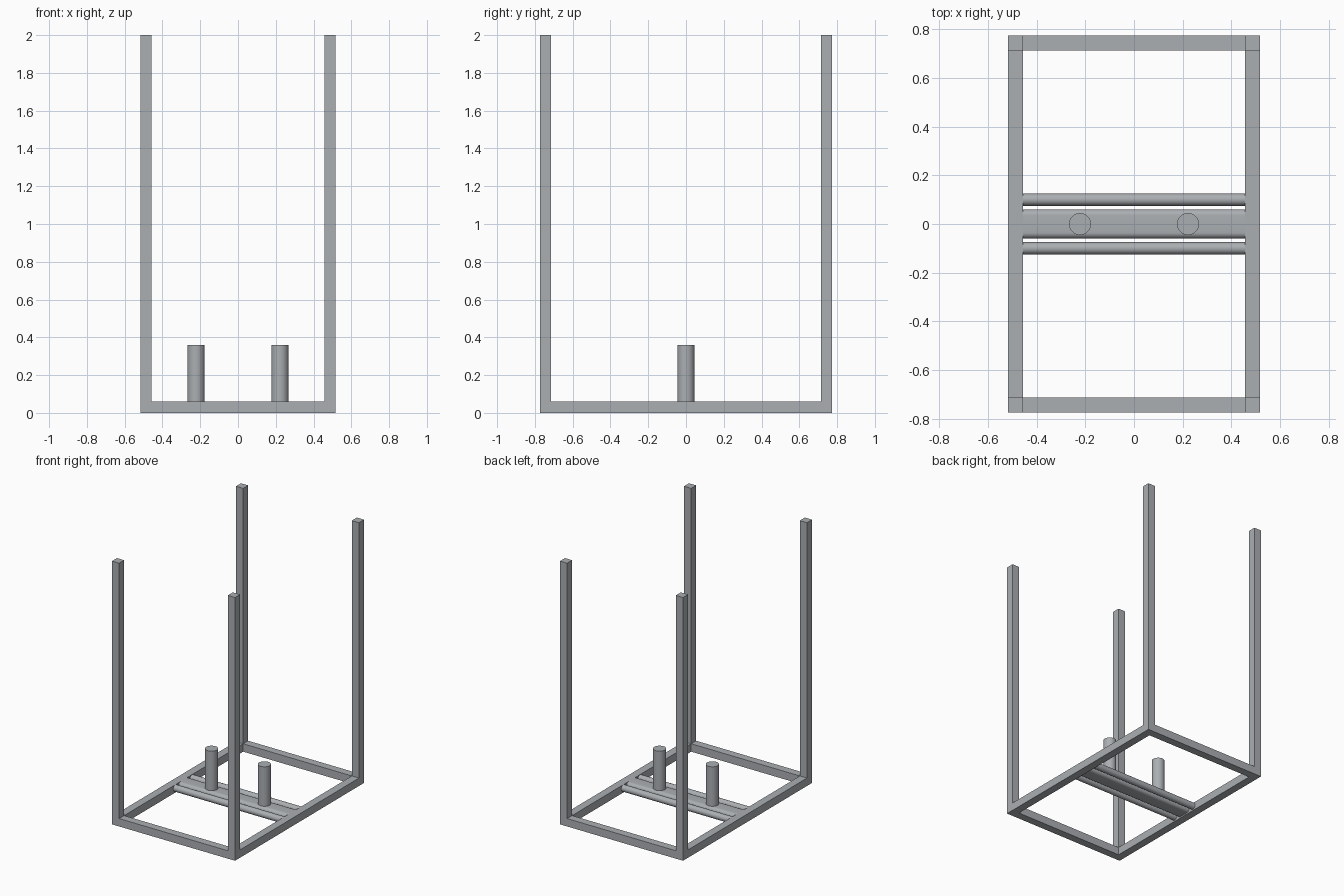
import bpy, bmesh, math
from mathutils import Matrix

if "Cube" in bpy.data.objects:
    bpy.data.objects.remove(bpy.data.objects["Cube"])

HX, HY, T, H = 0.517, 0.774, 0.06, 2.0   # half width, half depth, bar thickness, height

steel = bpy.data.materials.new("steel grey")
steel.diffuse_color = (0.41, 0.43, 0.45, 1)
steel.use_nodes = True
steel.node_tree.nodes["Principled BSDF"].inputs["Base Color"].default_value = steel.diffuse_color


def finish(bm, name, smooth=False):
    bmesh.ops.recalc_face_normals(bm, faces=bm.faces)
    me = bpy.data.meshes.new(name)
    bm.to_mesh(me)
    bm.free()
    me.materials.append(steel)
    ob = bpy.data.objects.new(name, me)
    bpy.context.collection.objects.link(ob)
    if smooth:
        bpy.ops.object.select_all(action='DESELECT')
        ob.select_set(True)
        bpy.context.view_layer.objects.active = ob
        bpy.ops.object.shade_smooth_by_angle(angle=math.radians(35))
    return ob


def extrude_up(bm, faces, dz):
    new = bmesh.ops.extrude_face_region(bm, geom=faces)["geom"]
    bmesh.ops.translate(bm, vec=(0, 0, dz),
                        verts=[g for g in new if isinstance(g, bmesh.types.BMVert)])
    return [g for g in new if isinstance(g, bmesh.types.BMFace)]


# Base ring with a post rising from each corner, as one welded body
bm = bmesh.new()
xs = (-HX, -HX + T, HX - T, HX)
ys = (-HY, -HY + T, HY - T, HY)
grid = [[bm.verts.new((x, y, 0)) for y in ys] for x in xs]
ring = [bm.faces.new((grid[i][j], grid[i + 1][j], grid[i + 1][j + 1], grid[i][j + 1]))
        for i in range(3) for j in range(3) if (i, j) != (1, 1)]
top = extrude_up(bm, ring, T)
for f in top:
    c = f.calc_center_median()
    if abs(c.x) > HX - T and abs(c.y) > HY - T:
        corner = extrude_up(bm, [f], H - T)
bmesh.ops.recalc_face_normals(bm, faces=bm.faces)
bmesh.ops.dissolve_limit(bm, angle_limit=0.01, verts=bm.verts, edges=bm.edges)
finish(bm, "frame_with_posts")


# Crossbars: round-sided profile swept along x between the side rails
def crossbar(name, y, width, radius):
    bm = bmesh.new()
    flat, half = width / 2 - radius, HX - T
    pts = []
    for side in (1, -1):
        for k in range(17):
            a = math.pi * k / 16 - math.pi / 2
            pts.append((y + side * (flat + radius * math.cos(a)),
                        T - radius + side * radius * math.sin(a)))
    face = bm.faces.new([bm.verts.new((-half, py, pz)) for py, pz in pts])
    new = bmesh.ops.extrude_face_region(bm, geom=[face])["geom"]
    bmesh.ops.translate(bm, vec=(2 * half, 0, 0),
                        verts=[g for g in new if isinstance(g, bmesh.types.BMVert)])
    bmesh.ops.remove_doubles(bm, verts=bm.verts, dist=1e-5)
    finish(bm, name, True)


crossbar("centre_crossbar", 0, 0.12, 0.025)
crossbar("front_crossbar", -0.1, 0.05, 0.025)
crossbar("back_crossbar", 0.1, 0.05, 0.025)

# Two upright pegs on the centre crossbar
for name, x in (("left_peg", -0.222), ("right_peg", 0.222)):
    bm = bmesh.new()
    bmesh.ops.create_cone(bm, cap_ends=True, segments=48, radius1=0.045, radius2=0.045,
                          depth=0.3, matrix=Matrix.Translation((x, 0, T + 0.15)))
    finish(bm, name, True)
